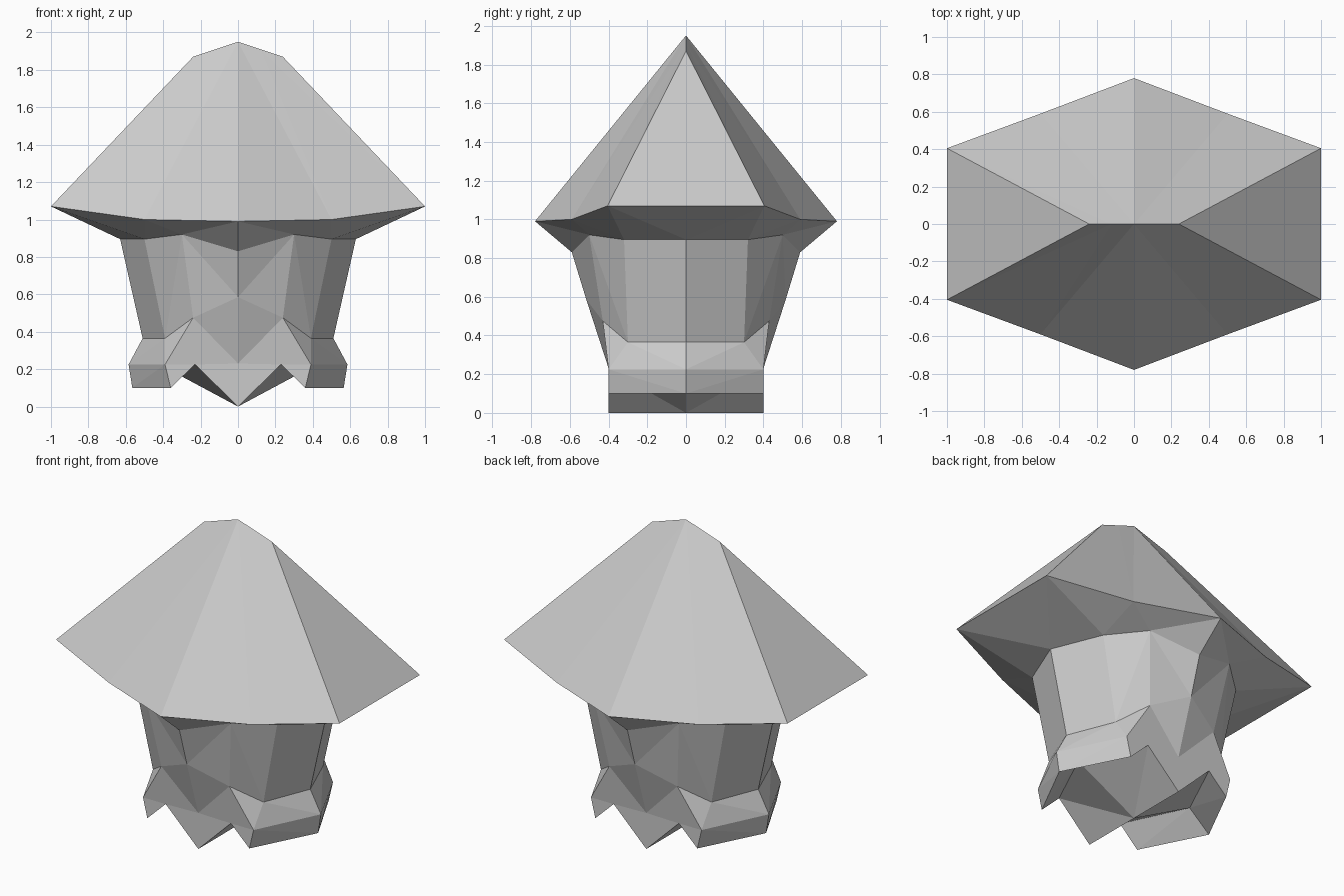
import bpy
import bmesh

old = bpy.data.objects.get("Cube")
if old:
    bpy.data.objects.remove(old, do_unlink=True)

# One plain stone colour
GREY = (0.6, 0.6, 0.6, 1.0)
stone = bpy.data.materials.new("light_grey")
stone.use_nodes = True
stone.diffuse_color = GREY
stone.node_tree.nodes["Principled BSDF"].inputs["Base Color"].default_value = GREY

# Quarter outlines, each running from the front middle round to the side middle
ridge = [(0, 0, 1.95), (.12, 0, 1.91), (.24, 0, 1.87), (.24, 0, 1.87)]
rim = [(0, -.78, .99), (.5, -.59, 1.0), (1, -.405, 1.07), (1, 0, 1.07)]
collar = [(0, -.59, .83), (.3, -.5, .92), (.5, -.32, .895), (.63, 0, .895)]
waist = [(0, -.515, .585), (.24, -.43, .475), (.39, -.3, .365), (.51, 0, .365)]
notch = (.23, -.4, .225)
ledge = [(0, -.4, .23), notch, (.39, -.4, .225), (.585, 0, .225)]
keel = (0, -.4, 0)
sole = [keel, notch, (.36, -.4, .1), (.565, 0, .1)]
inner = [keel, notch, notch, (.42, 0, .225)]
centre = [(0, 0, 0)] * 4


def loft(name, rows, rising=()):
    """Skin a quarter shell between outlines and mirror it to all four quarters.
    Cells listed in rising are split from lower left to upper right."""
    bm = bmesh.new()
    verts = {}

    def vert(p):
        if p not in verts:
            verts[p] = bm.verts.new(p)
        return verts[p]

    for i, (upper, lower) in enumerate(zip(rows, rows[1:])):
        for j in range(len(upper) - 1):
            a, b, c, d = upper[j], lower[j], lower[j + 1], upper[j + 1]
            tris = ((a, b, d), (b, c, d)) if (i, j) in rising else ((a, b, c), (a, c, d))
            for tri in tris:
                if len(set(tri)) == 3:
                    bm.faces.new([vert(p) for p in tri])
    mesh = bpy.data.meshes.new(name)
    bm.to_mesh(mesh)
    bm.free()
    mesh.materials.append(stone)
    obj = bpy.data.objects.new(name, mesh)
    bpy.context.collection.objects.link(obj)
    mirror = obj.modifiers.new("four_quarters", "MIRROR")
    mirror.use_axis = (True, True, False)
    mirror.use_clip = True
    return obj


# Wide pointed roof with its sloping underside
loft("roof_cap", [ridge, rim, collar])
# Tapering faceted body
loft("trunk", [collar, waist], rising={(0, 0)})
# Flared feet, pointed front panels and the hollow underside
loft("notched_base", [waist, ledge, sole, inner, centre], rising={(0, 0)})
